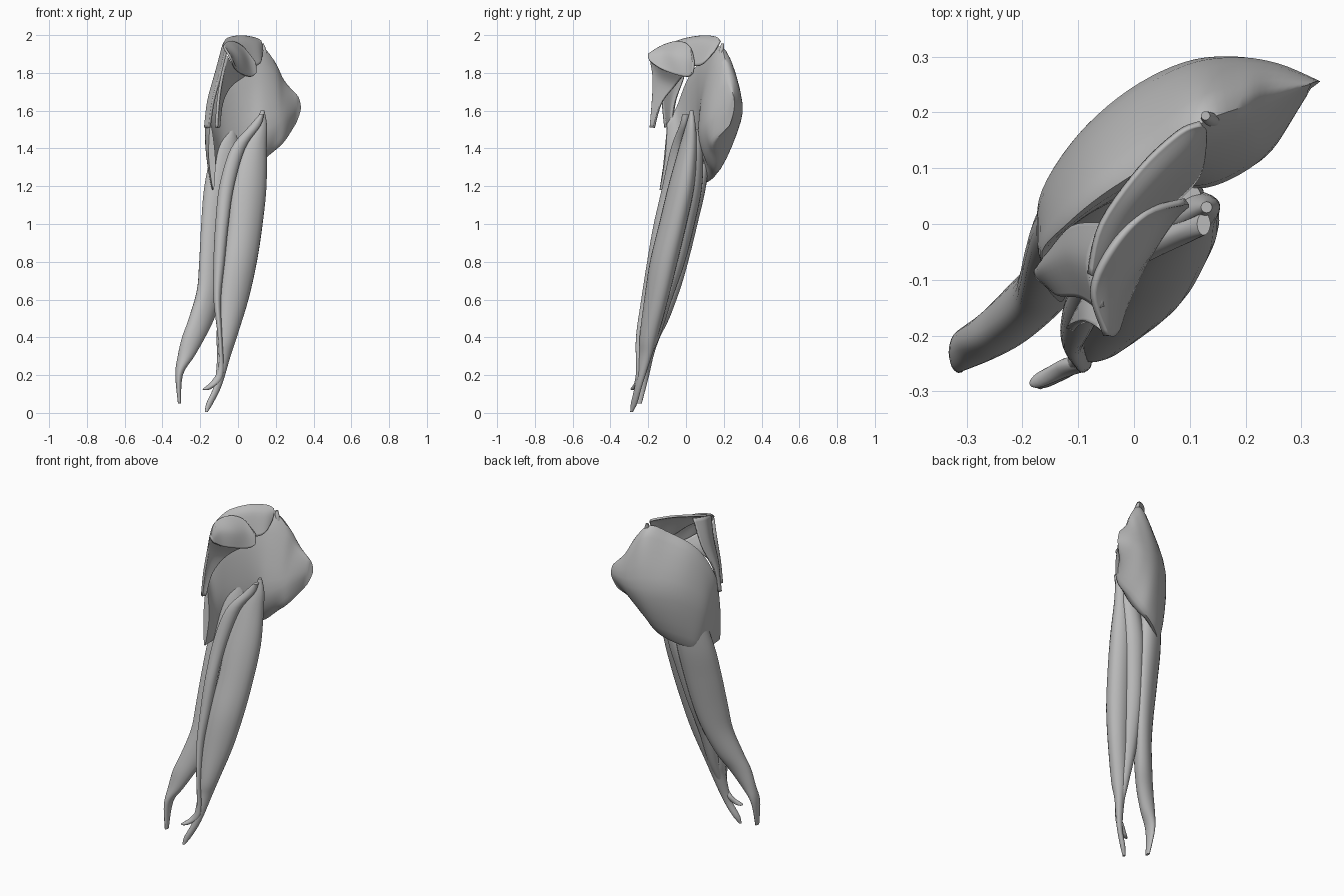
import bpy, bmesh, math
from mathutils import Vector

mat = bpy.data.materials.new("muscle grey")
mat.diffuse_color = (0.5, 0.5, 0.5, 1)


def spline(pts, steps, closed=False):
    """Catmull-Rom curve through the points."""
    n = len(pts)
    get = (lambda i: pts[i % n]) if closed else (lambda i: pts[max(0, min(n - 1, i))])
    out = []
    for i in range(n if closed else n - 1):
        a, b, c, d = get(i - 1), get(i), get(i + 1), get(i + 2)
        for k in range(steps):
            t = k / steps
            out.append(0.5 * (2 * b + (c - a) * t + (2 * a - 5 * b + 4 * c - d) * t * t
                              + (3 * b - a - 3 * c + d) * t ** 3))
    if not closed:
        out.append(pts[-1])
    return out


def surface(name, rows, closed=True, thick=0, steps=6):
    """Smooth skin through rows of points: closed rings are capped, open rows become sheets."""
    rows = [spline([Vector(p) for p in r], steps, closed) for r in rows]
    cols = [spline(list(c), 5) for c in zip(*rows)]
    bm = bmesh.new()
    g = [[bm.verts.new(p) for p in c] for c in cols]
    n, m = len(g), len(g[0])
    for i in range(n if closed else n - 1):
        for j in range(m - 1):
            k = (i + 1) % n
            bm.faces.new((g[i][j], g[k][j], g[k][j + 1], g[i][j + 1]))
    if closed:
        bm.faces.new([c[0] for c in g])
        bm.faces.new([c[-1] for c in g])
    bmesh.ops.recalc_face_normals(bm, faces=bm.faces)
    me = bpy.data.meshes.new(name)
    bm.to_mesh(me)
    bm.free()
    me.materials.append(mat)
    ob = bpy.data.objects.new(name, me)
    bpy.context.collection.objects.link(ob)
    if thick:
        mod = ob.modifiers.new("thickness", 'SOLIDIFY')
        mod.thickness, mod.offset = thick, 0
    bpy.ops.object.select_all(action='DESELECT')
    ob.select_set(True)
    bpy.context.view_layer.objects.active = ob
    bpy.ops.object.shade_smooth_by_angle(angle=math.radians(45))
    return ob


def belly(name, sections):
    """Long muscle from horizontal ellipses: z, cx, cy, rx, ry, turn in degrees."""
    rows = []
    for z, cx, cy, rx, ry, turn in sections:
        t = math.radians(turn)
        ring = []
        for k in range(8):
            a = k * math.pi / 4
            u, v = rx * math.cos(a), ry * math.sin(a)
            ring.append((cx + u * math.cos(t) - v * math.sin(t),
                         cy + u * math.sin(t) + v * math.cos(t), z))
        rows.append(ring)
    return surface(name, rows, steps=3)


# Shoulder cap: sections (top, outer, bottom, inner) from the front tip round the back
surface("shoulder_cap", [
    [(-.145, -.1, 1.53), (-.155, -.115, 1.35), (-.13, -.14, 1.18), (-.12, -.11, 1.35)],
    [(-.165, -.05, 1.62), (-.172, -.02, 1.4), (-.135, -.04, 1.18), (-.125, -.04, 1.4)],
    [(-.12, .0, 1.75), (-.165, .06, 1.48), (-.12, .06, 1.2), (-.09, .02, 1.45)],
    [(-.06, .05, 1.83), (-.1, .16, 1.56), (-.07, .11, 1.22), (-.01, .06, 1.48)],
    [(.03, .11, 1.89), (-.01, .24, 1.6), (0, .15, 1.25), (.06, .07, 1.5)],
    [(.12, .18, 1.94), (.09, .29, 1.6), (.08, .17, 1.29), (.13, .065, 1.5)],
    [(.195, .21, 1.86), (.18, .3, 1.59), (.16, .16, 1.36), (.2, .095, 1.53)],
    [(.245, .23, 1.76), (.26, .285, 1.6), (.24, .15, 1.43), (.25, .14, 1.57)],
    [(.315, .25, 1.68), (.333, .255, 1.61), (.3, .23, 1.52), (.31, .23, 1.6)]])

# Long muscles of the arm
belly("right_arm_muscle", [
    (1.6, .13, .03, .01, .01, 0), (1.52, .12, .025, .035, .025, 20),
    (1.4, .085, .01, .07, .045, 20), (1.2, .055, -.025, .1, .065, 20),
    (1.0, .035, -.07, .1, .068, 22), (.8, .007, -.118, .098, .068, 24),
    (.6, -.025, -.158, .085, .058, 25), (.4, -.06, -.198, .057, .045, 30),
    (.3, -.075, -.215, .04, .028, 40), (.15, -.105, -.25, .024, .016, 40),
    (.05, -.15, -.275, .02, .014, 40), (.005, -.168, -.288, .008, .008, 0)])
belly("rear_arm_muscle", [
    (1.5, .1, .05, .02, .02, 0), (1.4, .075, .05, .05, .04, 0),
    (1.2, .03, .03, .065, .055, 0), (1.0, -.005, -.01, .06, .055, 0),
    (.8, -.037, -.058, .055, .052, 0), (.6, -.062, -.12, .047, .045, 0),
    (.4, -.07, -.175, .03, .035, 0), (.25, -.085, -.225, .015, .015, 0)])
belly("left_arm_muscle", [
    (1.5, -.04, .08, .03, .03, 20), (1.4, -.06, .07, .08, .05, 30),
    (1.2, -.085, .03, .105, .06, 33), (1.0, -.105, -.015, .105, .056, 36),
    (.8, -.125, -.062, .097, .052, 40), (.65, -.147, -.1, .085, .05, 42),
    (.5, -.193, -.148, .077, .048, 36), (.4, -.235, -.185, .065, .043, 25),
    (.3, -.275, -.21, .045, .038, 10), (.2, -.312, -.23, .02, .035, 0),
    (.05, -.31, -.25, .008, .016, 0)])
belly("front_arm_strip", [
    (1.58, .125, .0, .012, .02, 0), (1.52, .09, -.015, .03, .02, 15),
    (1.4, -.0, -.05, .04, .028, 25), (1.2, -.06, -.09, .04, .035, 20),
    (1.0, -.085, -.135, .035, .036, 0), (.8, -.1, -.17, .03, .036, 0),
    (.6, -.11, -.205, .02, .032, 0), (.4, -.095, -.24, .012, .025, 0),
    (.24, -.09, -.25, .014, .014, 0), (.17, -.115, -.255, .024, .016, 0),
    (.13, -.16, -.275, .025, .014, 30), (.12, -.175, -.28, .012, .008, 30)])

# Thin muscle sheets over the top
surface("front_top_leaf", [
    [(-.05, -.2, 1.9), (-.04, -.2, 1.88), (-.03, -.19, 1.86)],
    [(-.075, -.12, 1.945), (-.035, -.13, 1.9), (-.01, -.13, 1.82)],
    [(-.04, -.04, 1.965), (.01, -.06, 1.89), (.03, -.05, 1.79)],
    [(.02, .02, 1.94), (.05, .01, 1.87), (.07, .01, 1.78)],
    [(.09, .04, 1.86), (.095, .04, 1.83), (.095, .035, 1.8)]], False, .012)
surface("rear_top_leaf", [
    [(-.08, -.09, 1.95), (-.07, -.09, 1.94), (-.06, -.09, 1.93)],
    [(-.06, .0, 1.98), (-.02, .0, 1.955), (.01, -.01, 1.89)],
    [(.01, .1, 1.994), (.04, .07, 1.96), (.07, .04, 1.84)],
    [(.08, .165, 1.985), (.1, .13, 1.95), (.115, .09, 1.85)],
    [(.12, .18, 1.97), (.125, .17, 1.945), (.125, .15, 1.91)]], False, .012)

# Hanging front straps
surface("outer_hanging_strap", [
    [(-.05, .0, 1.96), (-.075, -.07, 1.95), (-.06, -.15, 1.93)],
    [(-.105, -.005, 1.8), (-.115, -.06, 1.8), (-.09, -.13, 1.8)],
    [(-.15, -.055, 1.65), (-.155, -.08, 1.65), (-.13, -.125, 1.65)],
    [(-.165, -.075, 1.51), (-.172, -.09, 1.51), (-.15, -.11, 1.51)]], False, .015)
surface("inner_hanging_strap", [
    [(-.06, -.19, 1.89), (-.02, -.12, 1.83), (.04, -.01, 1.79)],
    [(-.085, -.175, 1.78), (-.075, -.13, 1.76), (-.04, -.06, 1.73)],
    [(-.105, -.18, 1.65), (-.1, -.16, 1.65), (-.085, -.13, 1.64)],
    [(-.115, -.19, 1.51), (-.11, -.18, 1.51), (-.1, -.17, 1.51)]], False, .015)

# Small tendon tip on the shoulder crest
belly("crest_tendon", [
    (1.86, .14, .18, .02, .012, 0), (1.92, .135, .188, .015, .012, 0),
    (1.955, .128, .194, .008, .008, 0)])
